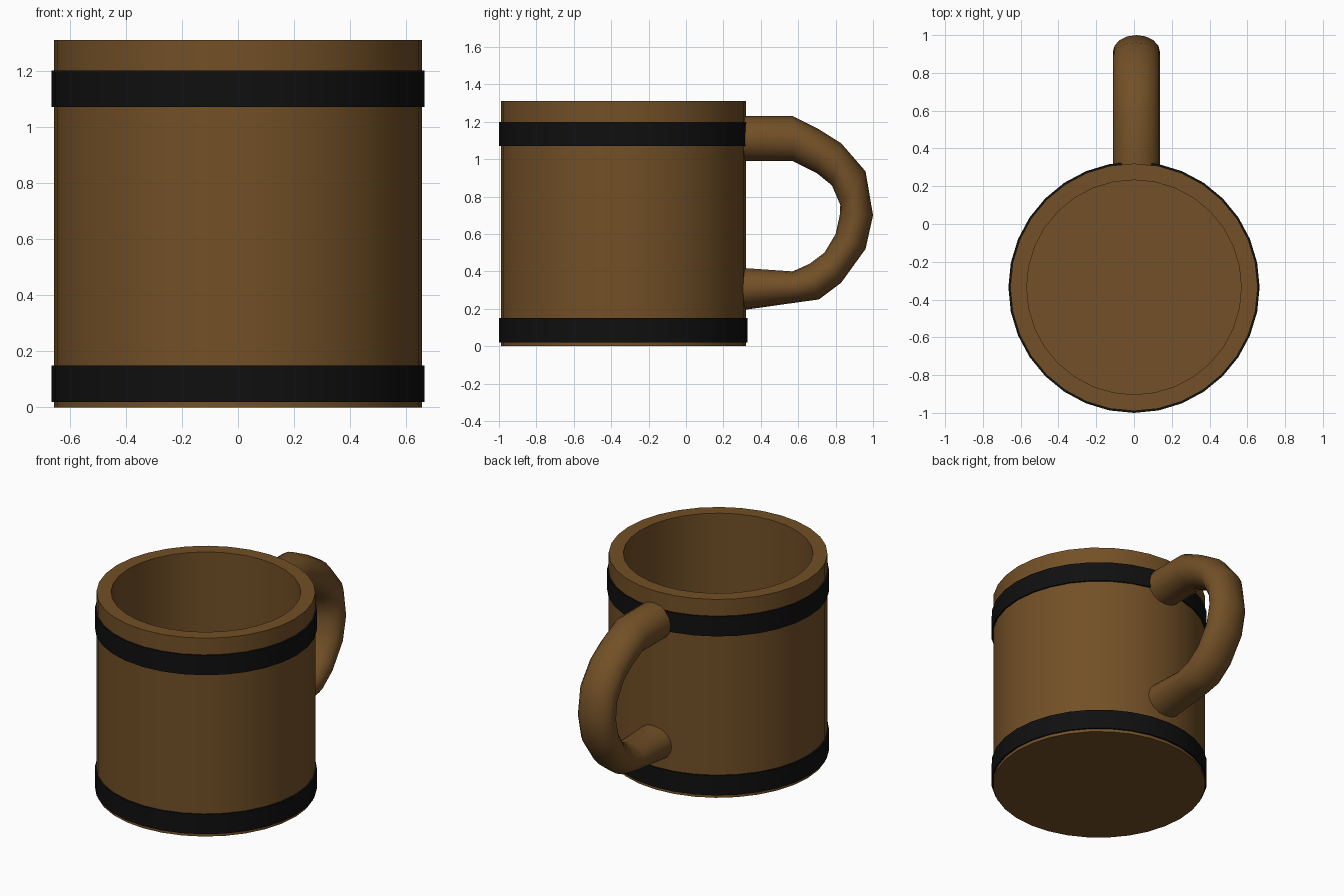
import bpy, bmesh
from math import cos, sin, pi, radians

if "Cube" in bpy.data.objects:
    bpy.data.objects.remove(bpy.data.objects["Cube"])

CY = -0.335   # cup axis in y


def material(name, color):
    m = bpy.data.materials.new(name)
    m.diffuse_color = color
    m.use_nodes = True
    m.node_tree.nodes["Principled BSDF"].inputs["Base Color"].default_value = m.diffuse_color
    return m


wood = material("wood_brown", (0.17, 0.08, 0.02, 1))
iron = material("band_black", (0.005, 0.005, 0.005, 1))


def loft(name, rings, mat, caps=True, loop=False):
    """Skin a list of rings (equal point counts); cap the ends or close the loop."""
    bm = bmesh.new()
    vs = [[bm.verts.new(p) for p in r] for r in rings]
    n = len(rings[0])
    pairs = list(zip(vs, vs[1:])) + ([(vs[-1], vs[0])] if loop else [])
    for a, b in pairs:
        for i in range(n):
            j = (i + 1) % n
            bm.faces.new((a[i], a[j], b[j], b[i]))
    if caps:
        bm.faces.new(vs[0])
        bm.faces.new(vs[-1])
    bmesh.ops.recalc_face_normals(bm, faces=bm.faces)
    me = bpy.data.meshes.new(name)
    bm.to_mesh(me)
    bm.free()
    ob = bpy.data.objects.new(name, me)
    bpy.context.collection.objects.link(ob)
    me.materials.append(mat)
    bpy.ops.object.select_all(action='DESELECT')
    ob.select_set(True)
    bpy.context.view_layer.objects.active = ob
    bpy.ops.object.shade_smooth_by_angle(angle=radians(40))
    return ob


def circle(r, z, n=32):
    return [(r * cos(2 * pi * i / n), CY + r * sin(2 * pi * i / n), z) for i in range(n)]


# Cup body: outer wall, flat rim, inner wall and floor
loft("cup_body", [circle(r, z) for r, z in
     [(0.655, 0), (0.655, 1.31), (0.568, 1.31), (0.568, 0.1)]], wood)

# Metal bands
for name, z0, z1 in [("lower_band", 0.02, 0.15), ("upper_band", 1.07, 1.20)]:
    loft(name, [circle(r, z) for r, z in
         [(0.64, z0), (0.665, z0), (0.665, z1), (0.64, z1)]], iron, caps=False, loop=True)

# Handle: outer (y, z) and inner (y, z) edge of each section
sections = [
    ((0.28, 1.23), (0.28, 0.99)), ((0.57, 1.23), (0.57, 0.99)),
    ((0.71, 1.16), (0.70, 0.925)), ((0.83, 1.085), (0.78, 0.86)),
    ((0.96, 0.935), (0.825, 0.755)), ((1.0, 0.70), (0.822, 0.70)),
    ((0.96, 0.52), (0.80, 0.60)), ((0.83, 0.34), (0.74, 0.50)),
    ((0.71, 0.25), (0.66, 0.44)), ((0.60, 0.235), (0.57, 0.40)),
    ((0.28, 0.19), (0.28, 0.42)),
]
rings = []
for (yo, zo), (yi, zi) in sections:
    ring = []
    for i in range(16):
        a = 2 * pi * i / 16
        t = (1 + cos(a)) / 2
        ring.append((0.013 + 0.125 * sin(a), yi + (yo - yi) * t, zi + (zo - zi) * t))
    rings.append(ring)
loft("handle", rings, wood)
